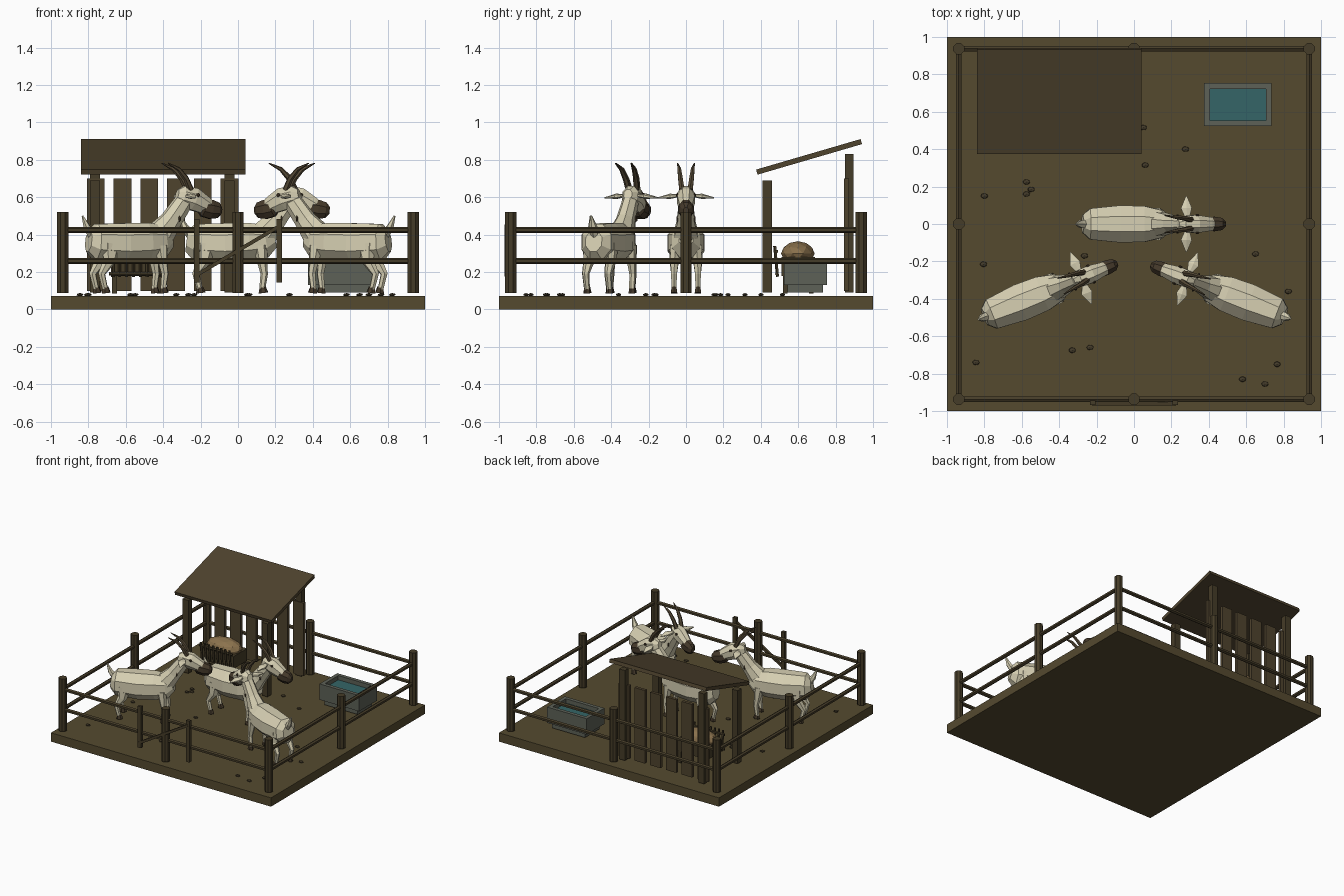
import bpy, bmesh, math
from mathutils import Vector, Matrix

if "Cube" in bpy.data.objects:
    bpy.data.objects.remove(bpy.data.objects["Cube"])

def material(name, r, g, b):
    m = bpy.data.materials.new(name)
    m.diffuse_color = (r, g, b, 1)
    m.use_nodes = True
    m.node_tree.nodes["Principled BSDF"].inputs["Base Color"].default_value = m.diffuse_color
    return m

EARTH = material("earth", 0.09, 0.068, 0.028)
WOOD = material("fence wood", 0.06, 0.045, 0.021)
BOARD = material("shelter boards", 0.078, 0.056, 0.027)
CREAM = material("cream coat", 0.68, 0.63, 0.45)
DARK = material("dark muzzle and hooves", 0.06, 0.042, 0.024)
HORN = material("horn", 0.09, 0.066, 0.036)
HAY = material("hay", 0.26, 0.17, 0.075)
STONE = material("grey trough", 0.11, 0.12, 0.095)
WATER = material("water", 0.035, 0.13, 0.135)
PEBBLE = material("pebble", 0.055, 0.042, 0.022)
ID = Matrix.Identity(4)

def finish(name, bm, mat, M=ID):
    bmesh.ops.transform(bm, matrix=M, verts=bm.verts)
    bmesh.ops.recalc_face_normals(bm, faces=bm.faces)
    me = bpy.data.meshes.new(name)
    bm.to_mesh(me)
    bm.free()
    me.materials.append(mat)
    ob = bpy.data.objects.new(name, me)
    bpy.context.collection.objects.link(ob)
    return ob

def box(name, c, s, mat, tilt=0.0):
    bm = bmesh.new()
    bmesh.ops.create_cube(bm, size=1)
    return finish(name, bm, mat, Matrix.Translation(c) @ Matrix.Rotation(tilt, 4, 'X')
                  @ Matrix.Diagonal((*s, 1)))

def ball(name, c, r, mat, M=ID, sub=1):
    bm = bmesh.new()
    bmesh.ops.create_icosphere(bm, subdivisions=sub, radius=1)
    return finish(name, bm, mat, M @ Matrix.Translation(c) @ Matrix.Diagonal((*r, 1)))

def tube(name, pts, radii, mat, n=6, M=ID):
    """Loft n-sided rings along pts; each radius is a (side, up) pair."""
    bm = bmesh.new()
    pts = [Vector(p) for p in pts]
    rings = []
    for i, p in enumerate(pts):
        t = (pts[min(i + 1, len(pts) - 1)] - pts[max(i - 1, 0)]).normalized()
        side = Vector((1, 0, 0)) if abs(t.y) > 0.8 else Vector((0, 1, 0))
        side = (side - t * side.dot(t)).normalized()
        up = t.cross(side)
        ru, rv = radii[i]
        angles = [2 * math.pi * (k + 0.5) / n for k in range(n)]
        rings.append([bm.verts.new(p + side * ru * math.cos(a) + up * rv * math.sin(a))
                      for a in angles])
    for a, b in zip(rings, rings[1:]):
        for k in range(n):
            bm.faces.new((a[k], a[(k + 1) % n], b[(k + 1) % n], b[k]))
    bm.faces.new(rings[0])
    bm.faces.new(rings[-1][::-1])
    return finish(name, bm, mat, M)

def pole(name, a, b, r, mat=WOOD, n=8):
    return tube(name, [a, b], [(r, r)] * 2, mat, n)

# Ground slab and pebbles
box("ground", (0, 0, 0.036), (2, 2, 0.072), EARTH)
for x, y in [(-.8, .15), (-.575, .225), (-.55, .185), (-.575, .16), (.05, .515), (.06, .315),
             (.275, .4), (-.805, -.215), (-.265, -.17), (-.845, -.74), (-.33, -.675),
             (-.235, -.66), (.58, -.83), (.7, -.855), (.765, -.75), (.825, -.36), (.65, -.16)]:
    ball("pebble", (x, y, 0.079), (0.021, 0.016, 0.009), PEBBLE)

# Fence posts and rails
F = 0.937
for x in (-F, 0, F):
    for y in (-F, 0, F):
        if x or y:
            pole("fence_post", (x, y, 0.088), (x, y, 0.52), 0.032)
for z in (0.26, 0.425):
    for s in (-F, F):
        pole("fence_rail", (-F, s, z), (F, s, z), 0.016, n=6)
        pole("fence_rail", (s, -F, z), (s, F, z), 0.016, n=6)

# Gate on the front fence
for s in (-0.22, 0.22):
    box("gate_upright", (s, -0.955, 0.315), (0.03, 0.025, 0.34), WOOD)
pole("gate_brace", (-0.22, -0.96, 0.185), (0.22, -0.96, 0.445), 0.014, n=4)

# Shelter: roof, posts, slatted back wall
box("shelter_roof", (-0.4, 0.658, 0.816), (0.88, 0.582, 0.028), BOARD, math.atan2(0.165, 0.565))
for x in (-0.765, -0.045):
    box("shelter_front_post", (x, 0.435, 0.39), (0.052, 0.05, 0.60), WOOD)
    box("shelter_back_post", (x, 0.873, 0.46), (0.052, 0.045, 0.74), WOOD)
for k in range(6):
    box("back_slat", (-0.76 + 0.143 * k, 0.858, 0.40), (0.095, 0.025, 0.60), BOARD)

# Hay feeder
box("feeder_box", (-0.54, 0.6, 0.23), (0.28, 0.18, 0.1), WOOD)
for x in (-0.66, -0.42):
    for y in (0.53, 0.67):
        box("feeder_leg", (x, y, 0.135), (0.025, 0.025, 0.1), WOOD)
for k in range(8):
    x = -0.67 + 0.037 * k
    pole("feeder_bar", (x, 0.49, 0.175), (x, 0.475, 0.34), 0.009, n=5)
for z in (0.19, 0.31):
    pole("feeder_rail", (-0.69, 0.485, z), (-0.39, 0.485, z), 0.01, n=5)
ball("hay_heap", (-0.54, 0.598, 0.3), (0.15, 0.09, 0.065), HAY, sub=2)

# Water trough
tx, ty = 0.555, 0.638
box("trough_foot", (tx, ty, 0.112), (0.3, 0.19, 0.045), STONE)
box("trough_floor", (tx, ty, 0.145), (0.34, 0.21, 0.03), STONE)
for s in (-1, 1):
    box("trough_side", (tx, ty + s * 0.1, 0.195), (0.36, 0.03, 0.13), STONE)
    box("trough_end", (tx + s * 0.165, ty, 0.195), (0.03, 0.226, 0.13), STONE)
box("water", (tx, ty, 0.19), (0.31, 0.18, 0.07), WATER)

# Goats, facing +x in their own space
def goat(x, y, angle):
    M = Matrix.Translation((x, y, 0)) @ Matrix.Rotation(math.radians(angle), 4, 'Z')
    tube("goat_body", [(-.275, 0, .365), (-.235, 0, .36), (-.07, 0, .355), (.06, 0, .36),
                       (.15, 0, .365), (.195, 0, .38)],
         [(.05, .06), (.09, .105), (.108, .115), (.103, .112), (.08, .095), (.04, .05)],
         CREAM, 8, M)
    tube("goat_neck", [(.12, 0, .38), (.2, 0, .475), (.29, 0, .60)],
         [(.075, .085), (.05, .06), (.042, .05)], CREAM, 8, M)
    tube("goat_head", [(.235, 0, .615), (.265, 0, .607), (.33, 0, .59), (.40, 0, .555), (.44, 0, .535)],
         [(.025, .03), (.047, .06), (.052, .066), (.04, .05), (.03, .035)], CREAM, 8, M)
    tube("goat_muzzle", [(.365, 0, .55), (.385, 0, .543), (.43, 0, .535), (.47, 0, .53), (.49, 0, .528)],
         [(.02, .03), (.04, .05), (.042, .055), (.035, .045), (.015, .02)], DARK, 8, M)
    tube("goat_tail", [(-.255, 0, .40), (-.285, 0, .44), (-.31, 0, .5)],
         [(.025, .025), (.024, .02), (.005, .005)], CREAM, 6, M)
    for s in (-1, 1):
        tube("goat_horn", [(.305, s * .022, .64), (.275, s * .03, .70), (.23, s * .036, .75),
                           (.165, s * .045, .782)],
             [(.016, .018), (.014, .016), (.011, .012), (.003, .003)], HORN, 6, M)
        tube("goat_ear", [(.285, s * .035, .61), (.28, s * .085, .605), (.28, s * .15, .597)],
             [(.014, .008), (.034, .014), (.003, .003)], CREAM, 6, M)
        ball("goat_eye", (.338, s * .046, .612), (.013, .009, .012), DARK, M)
        ball("goat_wattle", (.232, s * .046, .485), (.007, .007, .018), DARK, M)
        # Legs and hooves
        tube("goat_front_leg", [(.12, s * .055, .34), (.13, s * .062, .25), (.14, s * .064, .19),
                                (.13, s * .064, .11)],
             [(.035, .04), (.024, .026), (.018, .02), (.015, .016)], CREAM, 6, M)
        tube("goat_back_leg", [(-.17, s * .055, .35), (-.18, s * .063, .26), (-.225, s * .064, .19),
                               (-.205, s * .064, .11)],
             [(.04, .06), (.028, .035), (.018, .02), (.015, .016)], CREAM, 6, M)
        for hx in (.136, -.199):
            tube("goat_hoof", [(hx, s * .064, .088), (hx - .004, s * .064, .12)],
                 [(.02, .026), (.015, .017)], DARK, 6, M)

goat(0, 0, 0)
goat(-0.544, -0.394, 22)
goat(0.548, -0.395, 159)
